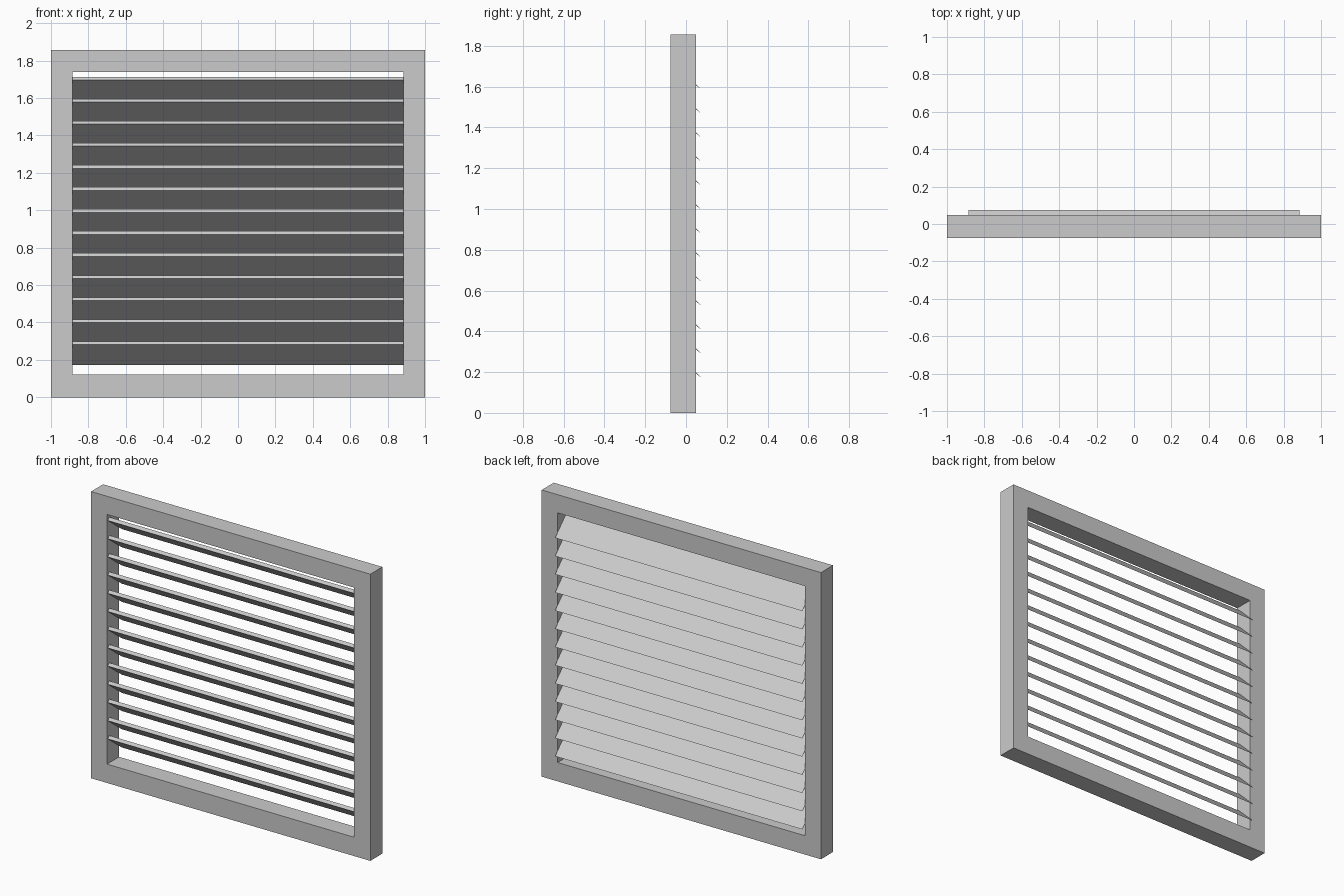
import bpy

if "Cube" in bpy.data.objects:
    bpy.data.objects.remove(bpy.data.objects["Cube"])

W, H = 1.0, 1.856             # outer half width, height
IW, IB, IT = 0.885, 0.122, 1.738   # opening half width, bottom, top
YF, YB = -0.075, 0.048        # frame front and back
SLATS, PITCH = 13, 0.1178


def add_mesh(name, verts, faces):
    me = bpy.data.meshes.new(name)
    me.from_pydata(verts, [], faces)
    ob = bpy.data.objects.new(name, me)
    bpy.context.collection.objects.link(ob)
    return ob


# Outer frame: rectangular ring with an open middle
def rect(w, z0, z1, y):
    return [(-w, y, z0), (w, y, z0), (w, y, z1), (-w, y, z1)]


loops = [rect(W, 0, H, YF), rect(IW, IB, IT, YF),
         rect(IW, IB, IT, YB), rect(W, 0, H, YB)]
verts = [v for loop in loops for v in loop]
faces = []
for a in range(4):
    b = (a + 1) % 4
    for i in range(4):
        j = (i + 1) % 4
        faces.append((a * 4 + i, a * 4 + j, b * 4 + j, b * 4 + i))
add_mesh("frame", verts, faces)

# Louvre slats: wedge profile (y, z), thick at the front, thin at the back
profile = [(-0.067, 0.282), (0.075, 0.173), (-0.053, 0.299)]
slat_faces = [(0, 1, 4, 3), (1, 2, 5, 4), (2, 0, 3, 5), (2, 1, 0), (3, 4, 5)]
for k in range(SLATS):
    pts = [(x, y, z + k * PITCH) for x in (-IW, IW) for y, z in profile]
    slat = add_mesh(f"slat_{k + 1}", pts, [f[::-1] for f in slat_faces])
